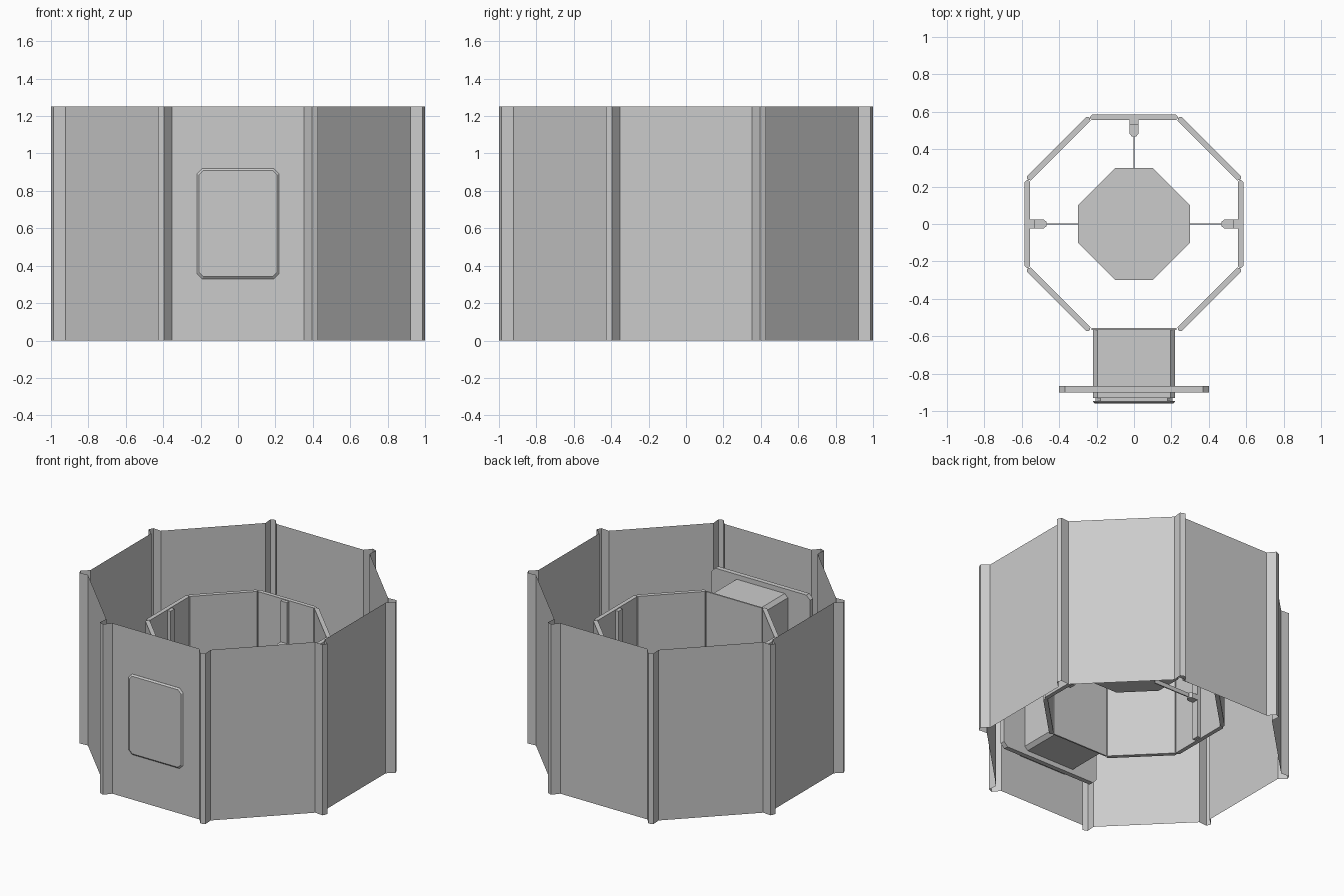
import bpy, bmesh
from math import pi, cos, sin
from mathutils import Matrix, Vector

if "Cube" in bpy.data.objects:
    bpy.data.objects.remove(bpy.data.objects["Cube"])

Z_MID = 0.625


def loft(name, rings, closed=True, caps=True, turn=0.0):
    """Skin a list of equal point rings, turned about z."""
    bm = bmesh.new()
    rows = [[bm.verts.new(p) for p in r] for r in rings]
    n = len(rows[0])
    for a, b in zip(rows, rows[1:]):
        for i in range(n if closed else n - 1):
            j = (i + 1) % n
            bm.faces.new((a[i], a[j], b[j], b[i]))
    if caps:
        bm.faces.new(rows[0][::-1])
        bm.faces.new(rows[-1])
    bmesh.ops.transform(bm, matrix=Matrix.Rotation(turn, 4, 'Z'), verts=bm.verts)
    if caps:
        bmesh.ops.recalc_face_normals(bm, faces=bm.faces)
    me = bpy.data.meshes.new(name)
    bm.to_mesh(me)
    bm.free()
    ob = bpy.data.objects.new(name, me)
    bpy.context.collection.objects.link(ob)
    return ob


def prism(name, outline, z0, z1, turn=0.0, caps=True):
    return loft(name, [[(x, y, z) for x, y in outline] for z in (z0, z1)],
                caps=caps, turn=turn)


def rect_ring(hx, hz, c, y):
    """Corner-cut rectangle facing the front."""
    pts = [(hx, hz - c), (hx - c, hz), (c - hx, hz), (-hx, hz - c),
           (-hx, c - hz), (c - hx, -hz), (hx - c, -hz), (hx, c - hz)]
    return [(x, y, Z_MID + z) for x, z in pts]


# Outer shell: eight wall sheets joined by small raised corner ribs
outer = []
for k in range(8):
    for x, y in ((-0.353, -0.95), (0.353, -0.95), (0.395, -1.0), (0.428, -0.986)):
        outer.append((Matrix.Rotation(k * pi / 4, 2) @ Vector((x, y)))[:])
prism("outer_wall", outer, 0, 1.25, caps=False)

# Inner room: seven thick panels, thin front panel
panel = [(-0.225, 0.555), (0.225, 0.555), (0.234, 0.566), (0.234, 0.573),
         (0.224, 0.585), (-0.224, 0.585), (-0.234, 0.573), (-0.234, 0.566)]
for k in range(8):
    if k != 4:
        prism(f"inner_panel_{k}", panel, 0.31, 0.94, turn=k * pi / 4)
prism("inner_front_panel", [(-0.228, -0.566), (0.228, -0.566),
                            (0.228, -0.555), (-0.228, -0.555)], 0.31, 0.94)

# Entrance passage, its flange plate and the raised door outside
loft("entrance_passage", [rect_ring(0.22, 0.295, 0.025, -0.56),
                          rect_ring(0.22, 0.295, 0.025, -0.93),
                          rect_ring(0.205, 0.28, 0.025, -0.93),
                          rect_ring(0.205, 0.28, 0.025, -0.948)])
loft("flange_plate", [rect_ring(0.40, 0.33, 0.03, y) for y in (-0.90, -0.865)])
loft("door_panel", [rect_ring(0.22, 0.295, 0.028, -0.946),
                    rect_ring(0.22, 0.295, 0.028, -0.951),
                    rect_ring(0.209, 0.284, 0.024, -0.96)])

# Central table top
table = [(0.1, -0.3), (0.3, -0.1), (0.3, 0.1), (0.1, 0.3),
         (-0.1, 0.3), (-0.3, 0.1), (-0.3, -0.1), (-0.1, -0.3)]
prism("table_top", table, 0.635, 0.65)

# Posts, brackets and thin arms at the back and both sides
for side, turn in (("back", 0), ("left", pi / 2), ("right", -pi / 2)):
    prism(side + "_post", [(-0.025, 0.53), (0.025, 0.53), (0.025, 0.558), (-0.025, 0.558)],
          0.315, 0.935, turn)
    prism(side + "_bracket", [(-0.025, 0.558), (-0.025, 0.485), (-0.012, 0.468),
                              (0.012, 0.468), (0.025, 0.485), (0.025, 0.558)],
          0.595, 0.635, turn)
    prism(side + "_arm", [(-0.004, 0.18), (0.004, 0.18), (0.004, 0.48), (-0.004, 0.48)],
          0.605, 0.635, turn)
